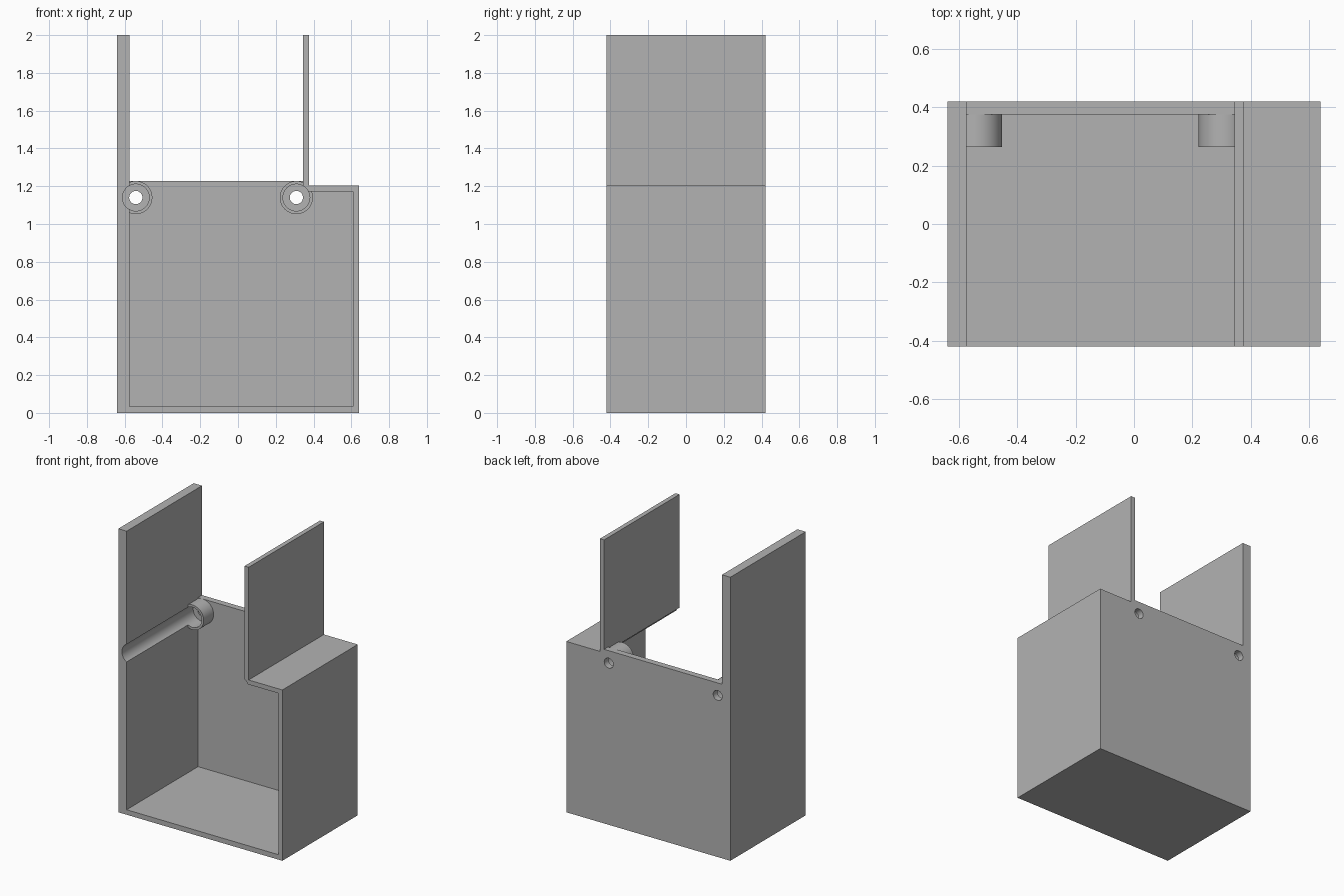
import bpy
import bmesh
from math import radians

cube = bpy.data.objects.get("Cube")
if cube:
    bpy.data.objects.remove(cube, do_unlink=True)

grey = bpy.data.materials.new("light_grey")
grey.use_nodes = True
colour = (0.45, 0.45, 0.45, 1)
grey.diffuse_color = colour
grey.node_tree.nodes["Principled BSDF"].inputs["Base Color"].default_value = colour

LEFT, RIGHT = -0.64, 0.64            # outer sides
THICK, THIN = -0.575, 0.345          # inner faces of the tall plates
FRONT, BACK, INNER = -0.42, 0.42, 0.376
SHELF, RIM, TOP = 1.205, 1.228, 2.0
PIVOTS = (-0.541, 0.309)
PIVOT_Z = 1.14


def prism(name, profile, y0, y1):
    """Extrude an x-z outline from y0 to y1."""
    bm = bmesh.new()
    face = bm.faces.new([bm.verts.new((x, y0, z)) for x, z in profile])
    out = bmesh.ops.extrude_face_region(bm, geom=[face])
    verts = [v for v in out["geom"] if isinstance(v, bmesh.types.BMVert)]
    bmesh.ops.translate(bm, verts=verts, vec=(0, y1 - y0, 0))
    bmesh.ops.recalc_face_normals(bm, faces=bm.faces)
    mesh = bpy.data.meshes.new(name)
    bm.to_mesh(mesh)
    bm.free()
    obj = bpy.data.objects.new(name, mesh)
    bpy.context.collection.objects.link(obj)
    mesh.materials.append(grey)
    return obj


def rod(name, x, radius, y0, y1):
    """Cylinder lying along y at pivot height."""
    bpy.ops.mesh.primitive_cylinder_add(
        vertices=64, radius=radius, depth=y1 - y0,
        location=(x, (y0 + y1) / 2, PIVOT_Z), rotation=(radians(90), 0, 0))
    obj = bpy.context.object
    obj.name = name
    obj.data.materials.append(grey)
    return obj


def combine(target, tool, operation):
    tool.hide_render = True
    mod = target.modifiers.new(operation.lower(), "BOOLEAN")
    mod.operation = operation
    mod.solver = "EXACT"
    mod.object = tool
    bpy.context.view_layer.objects.active = target
    bpy.ops.object.modifier_apply(modifier=mod.name)
    bpy.data.objects.remove(tool, do_unlink=True)


# Solid outer body with the two tall plates
plate_side = THIN + 0.032
body = prism("open_enclosure", [
    (LEFT, 0), (RIGHT, 0), (RIGHT, SHELF), (plate_side, SHELF),
    (plate_side, TOP), (THIN, TOP), (THIN, RIM), (THICK, RIM),
    (THICK, TOP), (LEFT, TOP)], FRONT, BACK)

# Cavity open to the front and to the slot between the plates
cavity = prism("cavity", [
    (THICK, 0.035), (0.61, 0.035), (0.61, 1.173), (THIN, 1.173),
    (THIN, 1.3), (THICK, 1.3)], FRONT - 0.1, INNER)
combine(body, cavity, "DIFFERENCE")

# Screw bosses, long access grooves and through holes
for x in PIVOTS:
    combine(body, rod("boss", x, 0.0875, 0.265, 0.4), "UNION")
for x in PIVOTS:
    combine(body, rod("groove", x, 0.071, FRONT - 0.1, INNER - 0.002), "DIFFERENCE")
    combine(body, rod("screw_hole", x, 0.035, 0.2, BACK + 0.1), "DIFFERENCE")

bpy.ops.object.select_all(action="DESELECT")
body.select_set(True)
bpy.context.view_layer.objects.active = body
bpy.ops.object.shade_smooth_by_angle(angle=radians(30))
